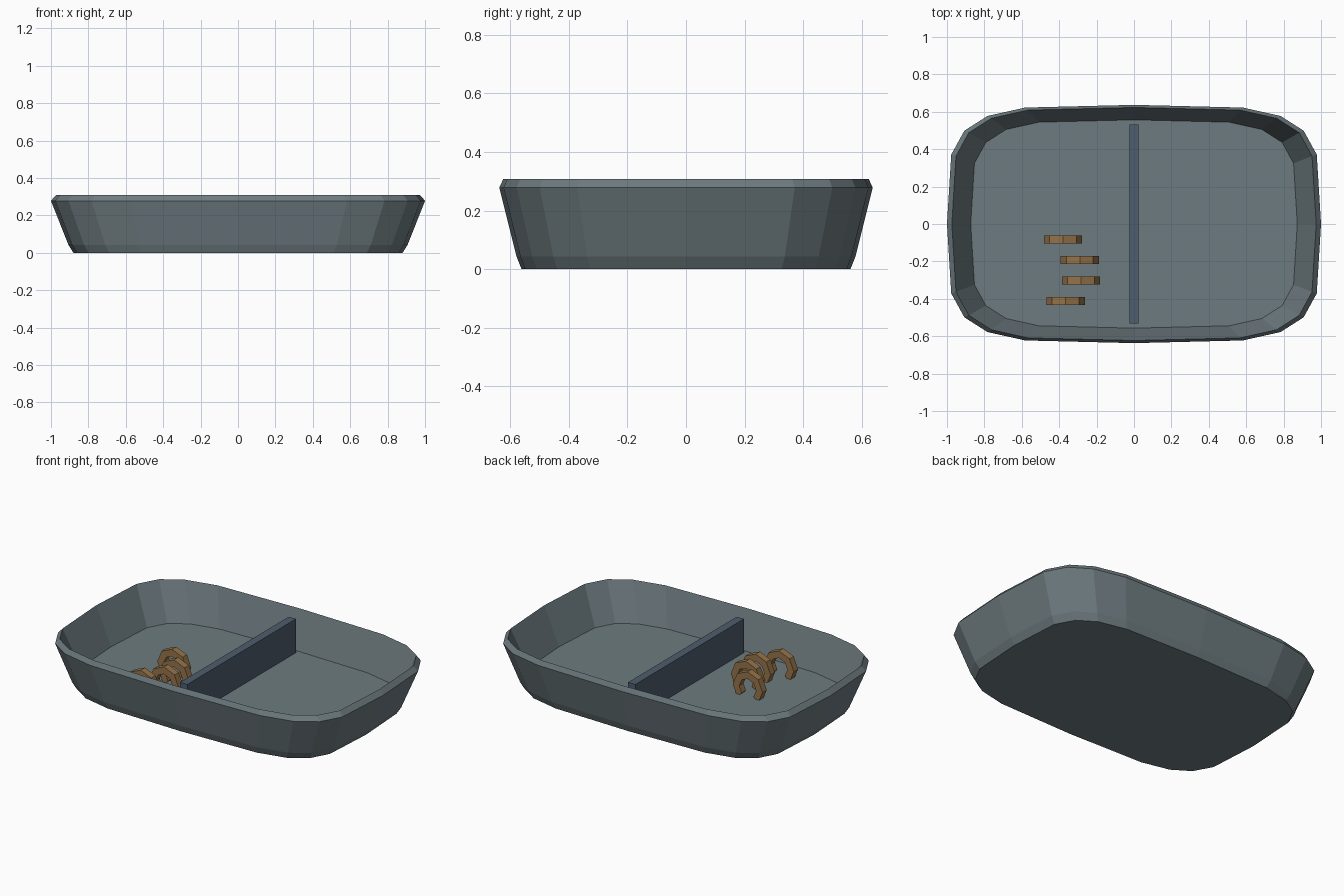
import bpy, bmesh, math

cube = bpy.data.objects.get("Cube")
if cube:
    bpy.data.objects.remove(cube)


def make_material(name, rgb):
    mat = bpy.data.materials.new(name)
    mat.use_nodes = True
    mat.diffuse_color = (*rgb, 1)
    mat.node_tree.nodes["Principled BSDF"].inputs["Base Color"].default_value = (*rgb, 1)
    return mat


slate = make_material("slate_grey", (0.155, 0.198, 0.215))
blue = make_material("dark_blue_grey", (0.075, 0.11, 0.155))
tan = make_material("tan_brown", (0.305, 0.175, 0.068))


def finish(bm, name, mat):
    bmesh.ops.recalc_face_normals(bm, faces=bm.faces)
    mesh = bpy.data.meshes.new(name)
    bm.to_mesh(mesh)
    bm.free()
    mesh.materials.append(mat)
    obj = bpy.data.objects.new(name, mesh)
    bpy.context.collection.objects.link(obj)
    return obj


def spow(v, p):
    return math.copysign(abs(v) ** p, v)


def bridge(bm, a, b):
    n = len(a)
    for i in range(n):
        j = (i + 1) % n
        bm.faces.new((a[i], a[j], b[j], b[i]))


# Tray: rounded-rectangle loops lofted up the outside and down the inside
SIDES = 20
FLOOR = 0.077
LEVELS = [  # half length, half width, height
    (0.88, 0.561, 0), (0.907, 0.578, 0.043), (1, 0.637, 0.278),
    (0.974, 0.623, 0.308), (0.873, 0.557, FLOOR),
]
bm = bmesh.new()
loops = []
for rx, ry, z in LEVELS:
    angles = [math.tau * i / SIDES for i in range(SIDES)]
    loops.append([bm.verts.new((rx * spow(math.cos(a), 0.46),
                                ry * spow(math.sin(a), 0.46), z)) for a in angles])
for lower, upper in zip(loops, loops[1:]):
    bridge(bm, lower, upper)
bm.faces.new(loops[0])
bm.faces.new(loops[-1])
finish(bm, "tray", slate)

# Divider across the middle, standing on the floor
DIVIDER_TOP = 0.287
bm = bmesh.new()
bmesh.ops.create_cube(bm, size=1)
bmesh.ops.scale(bm, vec=(0.05, 1.066, DIVIDER_TOP - FLOOR), verts=bm.verts)
bmesh.ops.translate(bm, vec=(0, 0, (DIVIDER_TOP + FLOOR) / 2), verts=bm.verts)
finish(bm, "divider", blue)


# Open octagonal rings standing on the floor with the gap at the bottom
def open_ring(name, x, y, z=0.131, outer=0.102, inner=0.058, half=0.021):
    bm = bmesh.new()
    sections = []
    for i in range(7):
        a = math.radians(-45 + 45 * i)
        corners = ((inner, -half), (outer, -half), (outer, half), (inner, half))
        sections.append([bm.verts.new((x + r * math.cos(a), y + d, z + r * math.sin(a)))
                         for r, d in corners])
    for a, b in zip(sections, sections[1:]):
        bridge(bm, a, b)
    bm.faces.new(sections[0])
    bm.faces.new(sections[-1])
    finish(bm, name, tan)


CENTRES = [(-0.38, -0.083), (-0.29, -0.193), (-0.283, -0.302), (-0.365, -0.412)]
for i, (x, y) in enumerate(CENTRES, 1):
    open_ring(f"open_ring_{i}", x, y)
